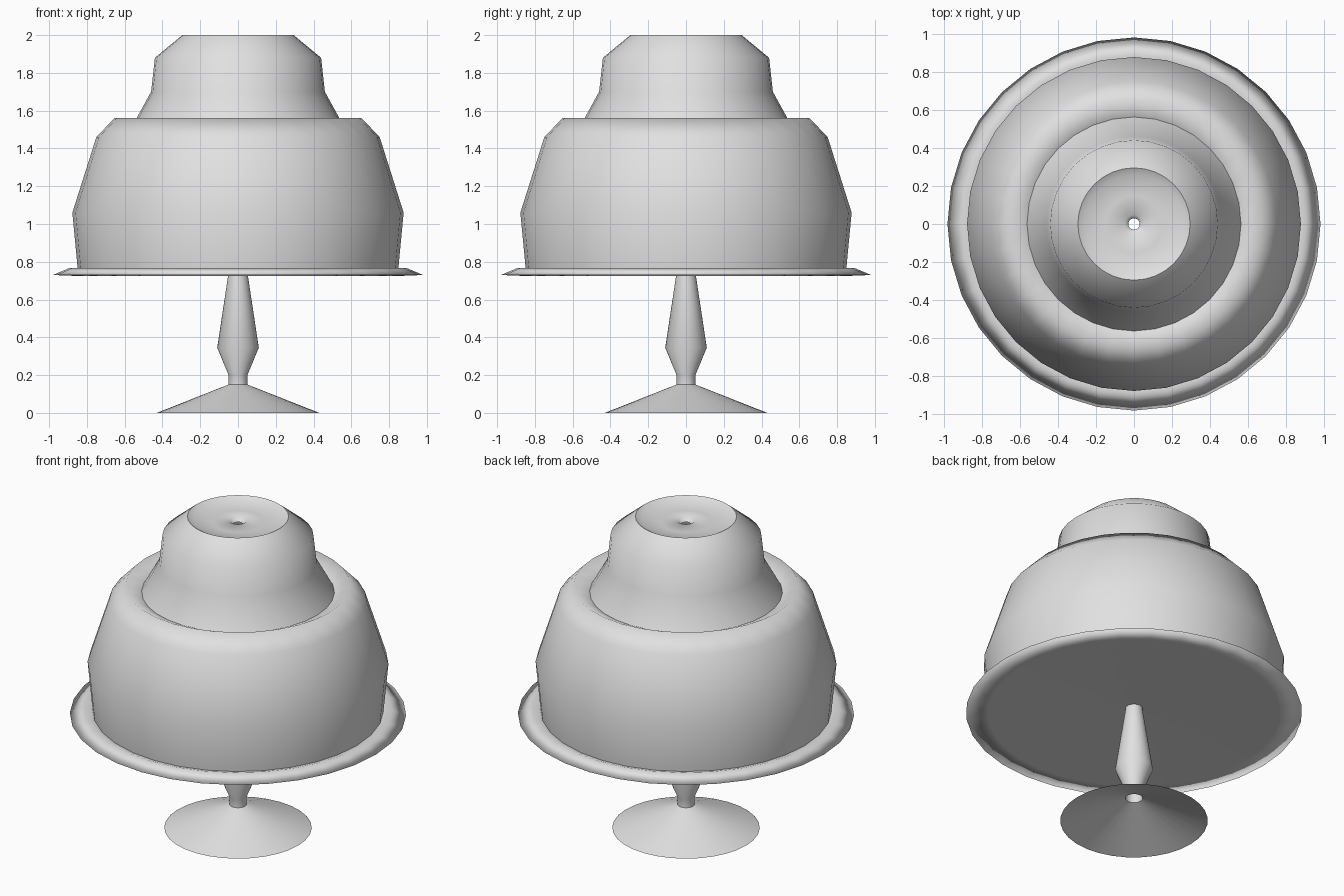
import bpy, bmesh
from math import cos, sin, tau

if "Cube" in bpy.data.objects:
    bpy.data.objects.remove(bpy.data.objects["Cube"], do_unlink=True)

SEGMENTS = 32

grey = bpy.data.materials.new("plain_grey")
grey.use_nodes = True
colour = (0.75, 0.75, 0.75, 1)
grey.diffuse_color = colour
grey.node_tree.nodes["Principled BSDF"].inputs["Base Color"].default_value = colour


def lathe(name, profile):
    """Revolve (radius, height) points, listed so that faces point outward."""
    bm = bmesh.new()
    rings = []
    for r, z in profile:
        rings.append([bm.verts.new((r * cos(tau * i / SEGMENTS),
                                    r * sin(tau * i / SEGMENTS), z))
                      for i in range(SEGMENTS)])
    for a, b in zip(rings, rings[1:]):
        for i in range(SEGMENTS):
            j = (i + 1) % SEGMENTS
            bm.faces.new((a[i], b[i], b[j], a[j])).smooth = True
    mesh = bpy.data.meshes.new(name)
    bm.to_mesh(mesh)
    bm.free()
    mesh.materials.append(grey)
    obj = bpy.data.objects.new(name, mesh)
    bpy.context.collection.objects.link(obj)
    return obj


# Shallow dish on top with a small hole in the middle
lathe("top_dish", [(0.03, 1.95), (0.048, 1.972), (0.15, 1.968),
                   (0.26, 1.98), (0.295, 2.0)])

# Upper tier with a bevelled shoulder and flared base
lathe("upper_tier", [(0.295, 2.0), (0.44, 1.88), (0.46, 1.70), (0.562, 1.515)])

# Lower tier, its top dipping in towards the upper tier
lathe("lower_tier", [(0.562, 1.515), (0.655, 1.56), (0.75, 1.46),
                     (0.877, 1.06), (0.848, 0.755)])

# Plate with a raised rim; the underside rises towards the stem
lathe("plate_rim", [(0.848, 0.755), (0.89, 0.768), (0.98, 0.73), (0.855, 0.725)])
lathe("plate_underside", [(0.855, 0.725), (0.05, 0.755)])

# Hollow stem and conical foot
lathe("stem", [(0.05, 0.755), (0.052, 0.73), (0.11, 0.345),
               (0.05, 0.2), (0.05, 0.15)])
lathe("foot", [(0.05, 0.15), (0.43, 0.0)])
